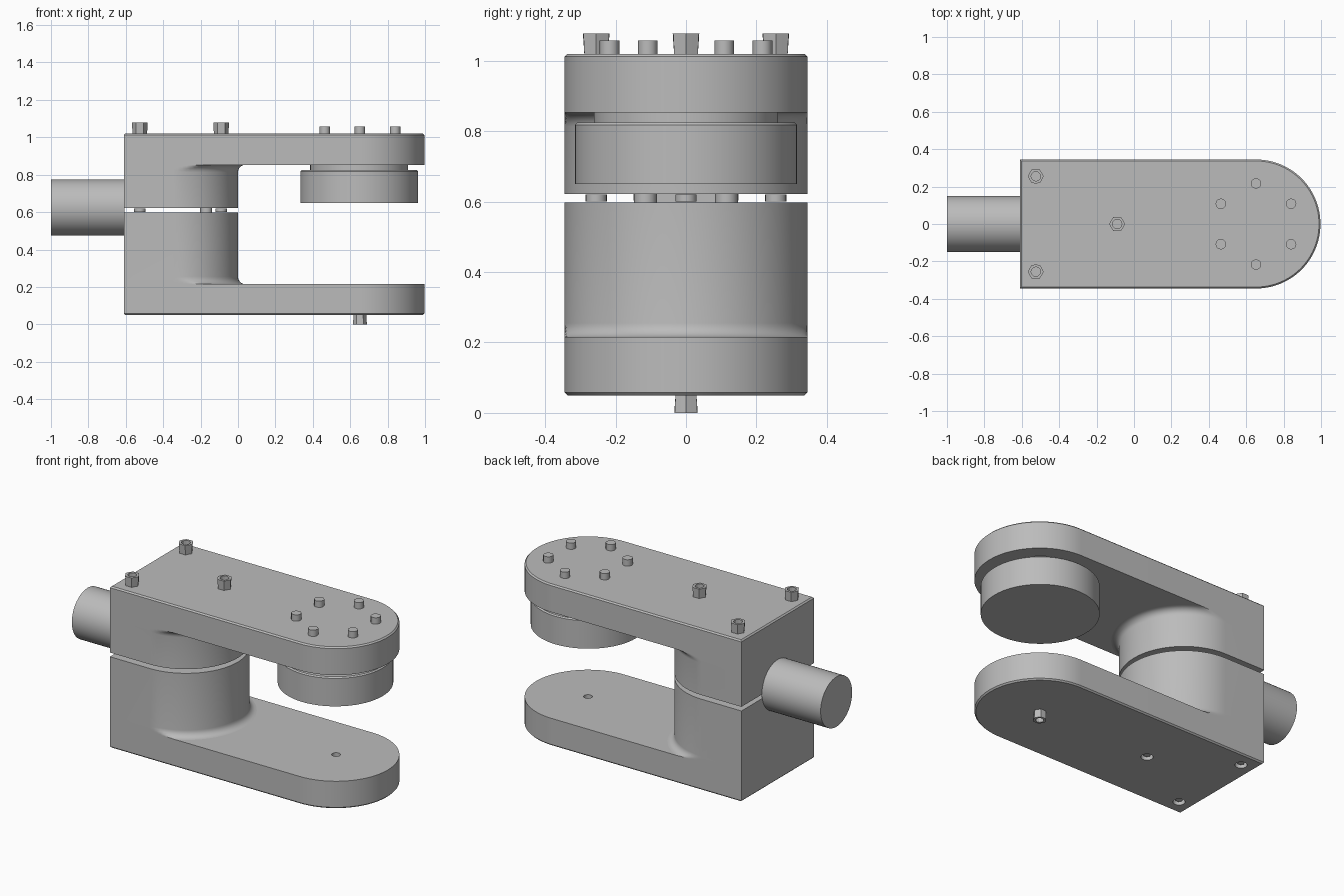
import bpy, bmesh, math

cube = bpy.data.objects.get("Cube")
if cube:
    bpy.data.objects.remove(cube, do_unlink=True)

grey = bpy.data.materials.new("machined grey")
grey.use_nodes = True
grey.diffuse_color = (0.5, 0.5, 0.5, 1)
grey.node_tree.nodes["Principled BSDF"].inputs["Base Color"].default_value = (0.5, 0.5, 0.5, 1)

BACK, HALF, TIP_X, COLUMN_X = -0.61, 0.345, 0.652, -0.345


def loft(name, rings):
    """Skin a list of equal-length point rings and cap both ends."""
    bm = bmesh.new()
    loops = [[bm.verts.new(p) for p in ring] for ring in rings]
    n = len(loops[0])
    for a, b in zip(loops, loops[1:]):
        for i in range(n):
            j = (i + 1) % n
            bm.faces.new((a[i], a[j], b[j], b[i]))
    bm.faces.new(loops[0][::-1])
    bm.faces.new(loops[-1])
    bmesh.ops.recalc_face_normals(bm, faces=bm.faces)
    mesh = bpy.data.meshes.new(name)
    bm.to_mesh(mesh)
    bm.free()
    mesh.materials.append(grey)
    obj = bpy.data.objects.new(name, mesh)
    bpy.context.collection.objects.link(obj)
    return obj


def smooth(obj):
    bpy.ops.object.select_all(action="DESELECT")
    obj.select_set(True)
    bpy.context.view_layer.objects.active = obj
    bpy.ops.object.shade_smooth_by_angle(angle=math.radians(35))


def d_ring(cx, z, grow=0.0, inset=0.0, steps=48):
    """Square back, round front; growth is clipped to the body width."""
    r, lim = HALF + grow - inset, HALF - inset
    pts = [(BACK + inset, lim, z), (BACK + inset, -lim, z)]
    for i in range(steps + 1):
        a = math.pi * (i / steps - 0.5)
        y = max(-lim, min(lim, r * math.sin(a)))
        pts.append((cx + r * math.cos(a), y, z))
    return pts


def circle(x, y, z, r, n=32, wave=0.0):
    return [(x + (r - wave * (i % 2)) * math.cos(math.tau * i / n),
             y + (r - wave * (i % 2)) * math.sin(math.tau * i / n), z) for i in range(n)]


def cylinder(name, x, y, z0, z1, r, n=32):
    return loft(name, [circle(x, y, z0, r, n), circle(x, y, z1, r, n)])


# Clamp bodies: an arm plus a filleted column each
def arm(name, outer, inner):
    s = 1 if inner > outer else -1
    return loft(name, [d_ring(TIP_X, outer, inset=0.008),
                       d_ring(TIP_X, outer + s * 0.008),
                       d_ring(TIP_X, inner)])


def column(name, base, end, fillet=0.04):
    s = 1 if end > base else -1
    rings = []
    for i in range(7):
        a = math.pi / 2 * i / 6
        rings.append(d_ring(COLUMN_X, base + s * fillet * (1 - math.cos(a)),
                            fillet * (1 - math.sin(a))))
    return loft(name, rings + [d_ring(COLUMN_X, end)])


lower_arm = arm("lower_arm", 0.05, 0.215)
upper_arm = arm("upper_arm", 1.02, 0.853)
smooth(upper_arm)
smooth(column("lower_column", 0.215, 0.597))
smooth(column("upper_column", 0.853, 0.622))

# Screw recesses in the lower arm
bolts = [(-0.525, 0.255), (-0.525, -0.255), (-0.09, 0)]
recesses = [(x, y, 0.0, 0.08, 0.033) for x, y in bolts] + [(TIP_X, 0, 0.17, 0.3, 0.024)]
for x, y, z0, z1, r in recesses:
    cutter = cylinder("recess_cutter", x, y, z0, z1, r, 24)
    cutter.hide_render = True
    cut = lower_arm.modifiers.new("recess", "BOOLEAN")
    cut.operation, cut.solver, cut.object = "DIFFERENCE", "EXACT", cutter
    bpy.context.view_layer.objects.active = lower_arm
    bpy.ops.object.modifier_apply(modifier=cut.name)
    bpy.data.objects.remove(cutter, do_unlink=True)
smooth(lower_arm)


# Fluted socket heads
def socket_head(name, x, y, base, end, r):
    floor = base + (end - base) * 0.35
    return loft(name, [circle(x, y, base, r * 0.92, 12, r * 0.15),
                       circle(x, y, end, r, 12, r * 0.1),
                       circle(x, y, end, r * 0.6, 12),
                       circle(x, y, floor, r * 0.6, 12)])


for i, (x, y) in enumerate(bolts, 1):
    socket_head(f"clamp_bolt_head_{i}", x, y, 1.015, 1.078, 0.042)
    smooth(cylinder(f"clamp_bolt_shank_{i}", x, y, 0.6, 0.62, 0.03, 20))
    cylinder(f"clamp_bolt_tip_{i}", x, y, 0.062, 0.082, 0.02, 6)
socket_head("lower_arm_bolt", TIP_X, 0, 0.055, 0.0, 0.037)

# Locating pins bridging the split
for side, y in (("left", 0.115), ("right", -0.115)):
    smooth(cylinder(f"locating_pin_{side}", -0.17, y, 0.595, 0.625, 0.032, 20))

# Ring of small pad screws
for i in range(6):
    a = math.tau * (i + 0.5) / 6
    x, y = TIP_X + 0.217 * math.cos(a), 0.217 * math.sin(a)
    smooth(cylinder(f"pad_screw_{i + 1}", x, y, 1.015, 1.058, 0.028, 12))

# Pressure pad hanging under the upper arm
pad = [(0.86, 0.262), (0.838, 0.262), (0.825, 0.262), (0.825, 0.308),
       (0.818, 0.315), (0.65, 0.315)]
smooth(loft("pressure_pad", [circle(TIP_X - 0.004, 0, z, r, 64) for z, r in pad]))

# Shaft leaving the back face
shaft = [[(x, y, z + 0.625) for y, z, _ in circle(0, 0, 0, 0.15, 48)]
         for x in (-1.0, BACK + 0.002)]
smooth(loft("rear_shaft", shaft))
